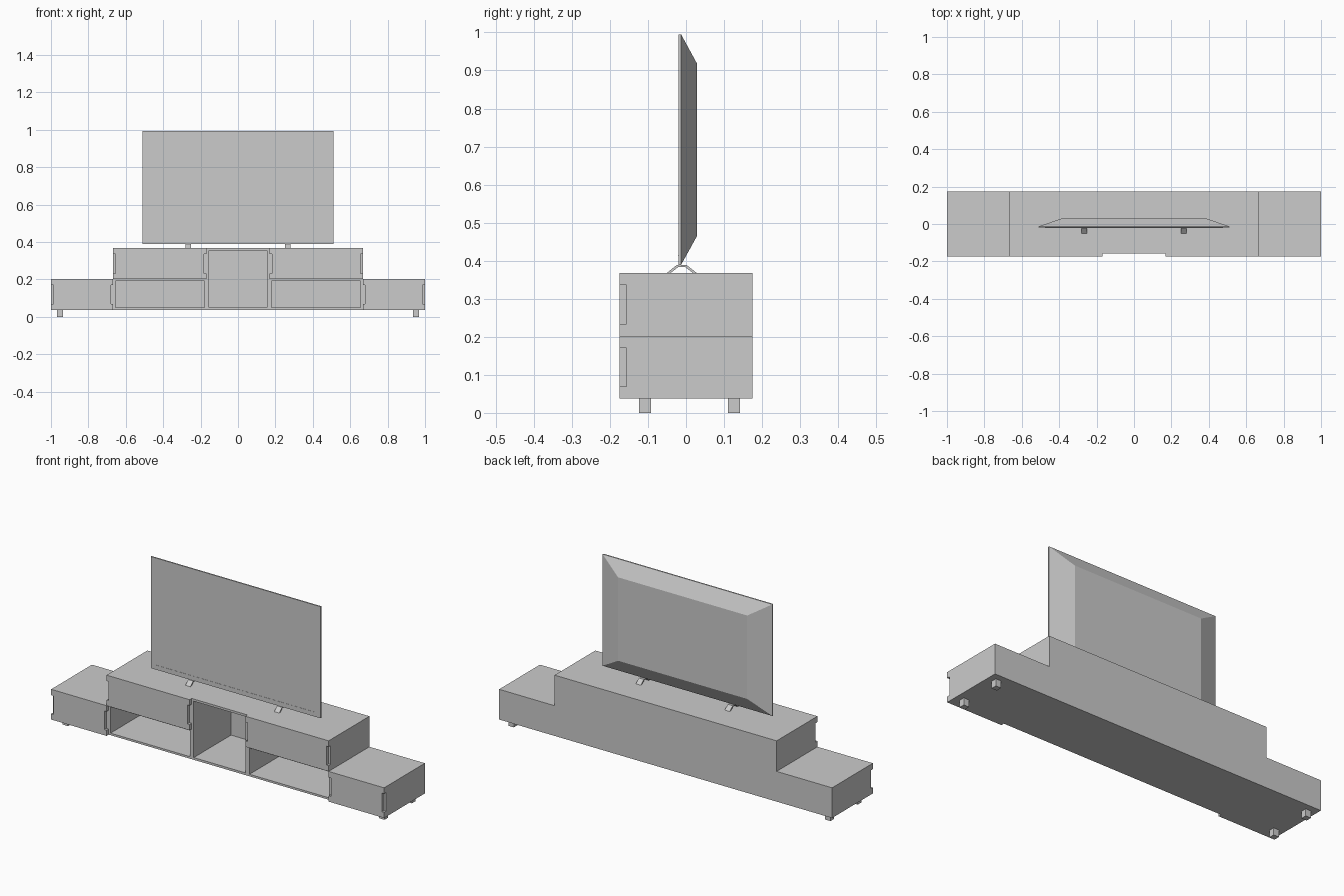
import bpy, bmesh
from mathutils import Vector

if "Cube" in bpy.data.objects:
    bpy.data.objects.remove(bpy.data.objects["Cube"])

FRONT, FACE, BACK = -0.175, -0.157, 0.175   # drawer fronts, carcass face, rear
BASE, MID, TOP = 0.038, 0.202, 0.368        # cabinet levels


def finish(name, bm):
    bmesh.ops.recalc_face_normals(bm, faces=bm.faces)
    me = bpy.data.meshes.new(name)
    bm.to_mesh(me)
    bm.free()
    ob = bpy.data.objects.new(name, me)
    bpy.context.collection.objects.link(ob)
    return ob


def box_bm(x, y, z):
    bm = bmesh.new()
    bmesh.ops.create_cube(bm, size=1)
    for v in bm.verts:
        v.co = [r[0] if c < 0 else r[1] for c, r in zip(v.co, (x, y, z))]
    return bm


def box(name, x, y, z):
    return finish(name, box_bm(x, y, z))


def open_box(name, x, z, wall):
    """Box with an open niche in its front face."""
    bm = box_bm(x, (FACE, BACK), z)
    bm.normal_update()
    front = min(bm.faces, key=lambda f: f.calc_center_median().y)
    bmesh.ops.inset_region(bm, faces=[front], thickness=wall, use_even_offset=True)
    inner = bmesh.ops.extrude_discrete_faces(bm, faces=[front])["faces"][0]
    bmesh.ops.translate(bm, verts=inner.verts, vec=(0, BACK - FACE - wall, 0))
    return finish(name, bm)


def prism(name, points, direction):
    """Extrude a flat profile along a direction."""
    bm = bmesh.new()
    face = bm.faces.new([bm.verts.new(p) for p in points])
    ext = bmesh.ops.extrude_face_region(bm, geom=[face])["geom"]
    bmesh.ops.translate(bm, verts=[g for g in ext if isinstance(g, bmesh.types.BMVert)],
                        vec=Vector(direction))
    return finish(name, bm)


def drawer_front(name, x0, x1, z0, z1):
    """Front panel with a finger notch cut in each end."""
    n, a, b = 0.013, z0 + 0.031, z1 - 0.032
    s = n if x1 > x0 else -n
    pts = [(x0, z0), (x1, z0), (x1, a), (x1 - s, a), (x1 - s, b), (x1, b),
           (x1, z1), (x0, z1), (x0, b), (x0 + s, b), (x0 + s, a), (x0, a)]
    return prism(name, [(x, FRONT, z) for x, z in pts], (0, FACE - FRONT, 0))


# Cabinet centre compartment
open_box("centre_compartment", (-0.168, 0.168), (BASE, TOP), 0.012)

for side, s in (("left", -1), ("right", 1)):
    def span(a, b):
        return tuple(sorted((s * a, s * b)))

    # Low end cabinet, upper cabinet and open shelf
    box(f"{side}_end_cabinet", span(0.667, 1), (FACE, BACK), (BASE, MID))
    box(f"{side}_upper_cabinet", span(0.168, 0.667), (FACE, BACK), (MID, TOP))
    open_box(f"{side}_open_shelf", span(0.168, 0.667), (BASE, MID), 0.011)

    # Drawer fronts
    drawer_front(f"{side}_end_drawer_front", s * 0.667, s * 1.0, BASE, MID)
    drawer_front(f"{side}_upper_drawer_front", s * 0.168, s * 0.667, MID, TOP)

    # Cabinet legs
    for row, y in (("front", -0.108), ("back", 0.126)):
        box(f"{side}_{row}_leg", span(0.935, 0.967), (y - 0.016, y + 0.016), (0, BASE))

    # Bent television foot
    profile = [(-0.050, TOP), (-0.024, 0.389), (0.001, 0.389), (0.028, TOP),
               (0.018, TOP), (-0.002, 0.383), (-0.021, 0.383), (-0.040, TOP)]
    x0, x1 = span(0.252, 0.282)
    prism(f"{side}_television_foot", [(x0, y, z) for y, z in profile], (x1 - x0, 0, 0))

# Television: thin screen slab with a tapered rear housing
bm = box_bm((-0.51, 0.51), (-0.020, -0.013), (0.389, 0.995))
bm.normal_update()
rear = max(bm.faces, key=lambda f: f.calc_center_median().y)
rear = bmesh.ops.extrude_discrete_faces(bm, faces=[rear])["faces"][0]
for v in rear.verts:
    v.co = (0.388 if v.co.x > 0 else -0.388, 0.029, 0.918 if v.co.z > 0.7 else 0.465)
finish("television", bm)

# Fine trim line low on the screen
box("screen_trim", (-0.475, 0.475), (-0.021, -0.019), (0.412, 0.414))
